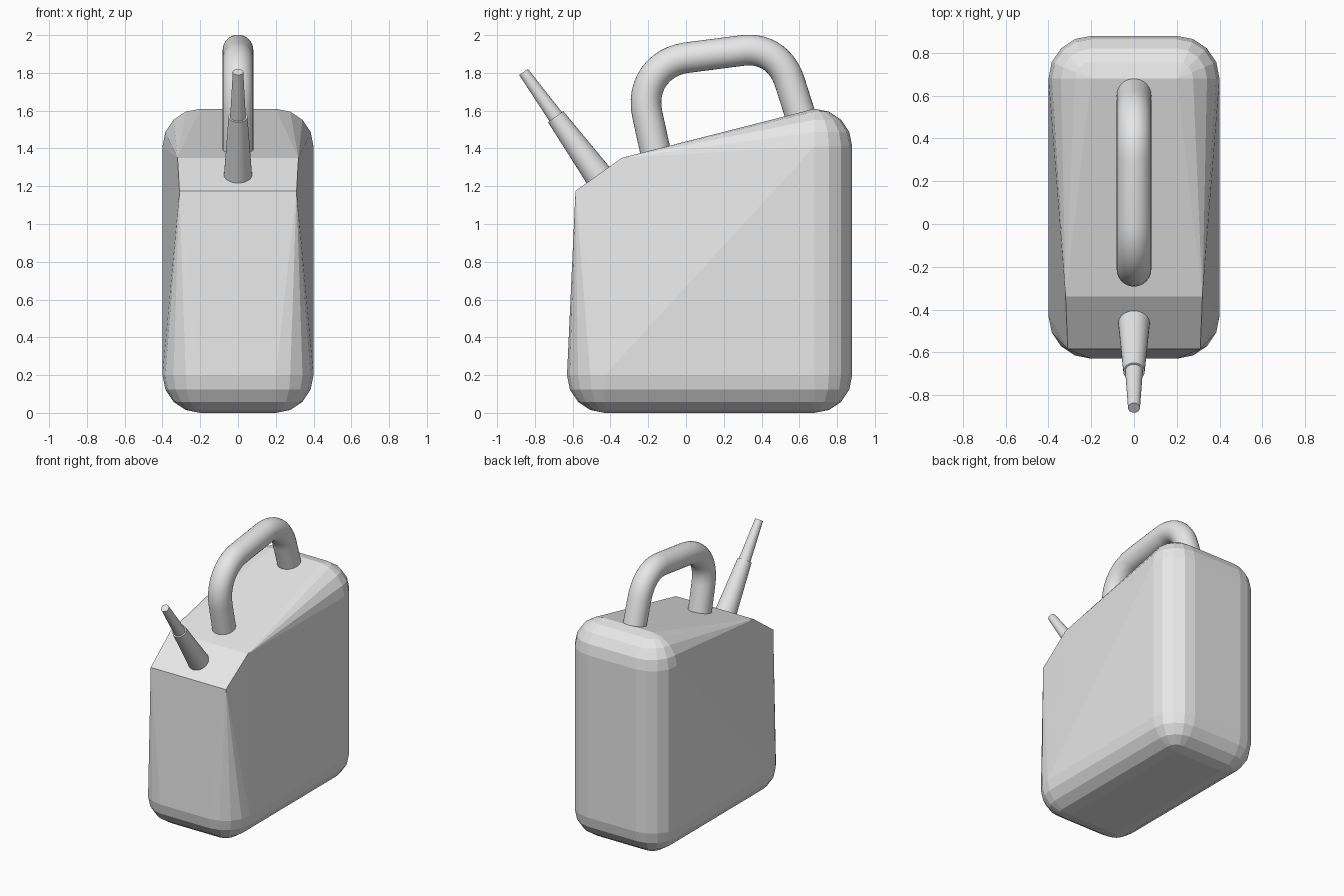
import bpy, bmesh, math
from mathutils import Vector

if "Cube" in bpy.data.objects:
    bpy.data.objects.remove(bpy.data.objects["Cube"])

grey = bpy.data.materials.new("plain_grey")
grey.diffuse_color = (0.8, 0.8, 0.8, 1)
grey.use_nodes = True
grey.node_tree.nodes["Principled BSDF"].inputs["Base Color"].default_value = grey.diffuse_color


def finish(bm, name):
    bmesh.ops.recalc_face_normals(bm, faces=bm.faces[:])
    me = bpy.data.meshes.new(name)
    bm.to_mesh(me)
    bm.free()
    me.materials.append(grey)
    ob = bpy.data.objects.new(name, me)
    bpy.context.collection.objects.link(ob)
    return ob


def sweep(name, path, radii, sides):
    """Round tube along a path lying in the x = 0 plane."""
    bm = bmesh.new()
    rings = []
    for i, (p, r) in enumerate(zip(path, radii)):
        a, b = path[max(i - 1, 0)], path[min(i + 1, len(path) - 1)]
        t = (b - a).normalized()
        side = Vector((1, 0, 0))
        up = t.cross(side)
        rings.append([bm.verts.new(p + r * (math.cos(k * math.tau / sides) * side
                                            + math.sin(k * math.tau / sides) * up))
                      for k in range(sides)])
    for r0, r1 in zip(rings, rings[1:]):
        for k in range(sides):
            j = (k + 1) % sides
            bm.faces.new((r0[k], r0[j], r1[j], r1[k]))
    bm.faces.new(rings[0])
    bm.faces.new(rings[-1])
    return finish(bm, name)


def bezier(pts, n):
    a, b, c, d = pts
    return [(1 - t) ** 3 * a + 3 * t * (1 - t) ** 2 * b + 3 * t * t * (1 - t) * c + t ** 3 * d
            for t in (i / n for i in range(n + 1))]


def yz(y, z):
    return Vector((0, y, z))


# Can body: hull of six rounded corners and the sharp sloped shoulder
R, SEG = 0.2, 4
bm = bmesh.new()
corners = [(-0.43, 0.2, -1, -1), (0.68, 0.2, 1, -1), (0.68, 1.41, 1, 1)]
for sx in (-1, 1):
    for cy, cz, sy, sz in corners:
        for i in range(SEG + 1):
            lat = i * math.pi / 2 / SEG
            for j in range(SEG + 1 if i < SEG else 1):
                lon = j * math.pi / 2 / SEG
                bm.verts.new((sx * (0.2 + R * math.cos(lat) * math.cos(lon)),
                              cy + sy * R * math.cos(lat) * math.sin(lon),
                              cz + sz * R * math.sin(lat)))
    bm.verts.new((sx * 0.31, -0.585, 1.175))
    bm.verts.new((sx * 0.32, -0.34, 1.35))
bmesh.ops.convex_hull(bm, input=bm.verts[:])
bmesh.ops.delete(bm, geom=[v for v in bm.verts if not v.link_faces], context='VERTS')
bmesh.ops.dissolve_limit(bm, angle_limit=math.radians(0.3), verts=bm.verts[:], edges=bm.edges[:])
finish(bm, "can_body")

# Carrying handle
path = [yz(-0.15, 1.33)]
path += bezier([yz(-0.205, 1.58), yz(-0.24, 1.74), yz(-0.14, 1.86), yz(0.0, 1.88)], 12)
path += bezier([yz(0.31, 1.92), yz(0.43, 1.93), yz(0.515, 1.86), yz(0.55, 1.75)], 12)
path += [yz(0.62, 1.53)]
handle = sweep("handle", path, [0.081] * len(path), 32)

# Two-stage tapered spout
base, joint, tip = yz(-0.43, 1.21), yz(-0.69, 1.568), yz(-0.86, 1.805)
lower = sweep("spout_base", [base, joint], [0.078, 0.05], 32)
upper = sweep("spout_nozzle", [joint.lerp(base, 0.1), tip], [0.043, 0.028], 32)

# Smooth shading on the round parts
for ob in (handle, lower, upper):
    bpy.ops.object.select_all(action='DESELECT')
    ob.select_set(True)
    bpy.context.view_layer.objects.active = ob
    bpy.ops.object.shade_smooth_by_angle(angle=math.radians(40))
